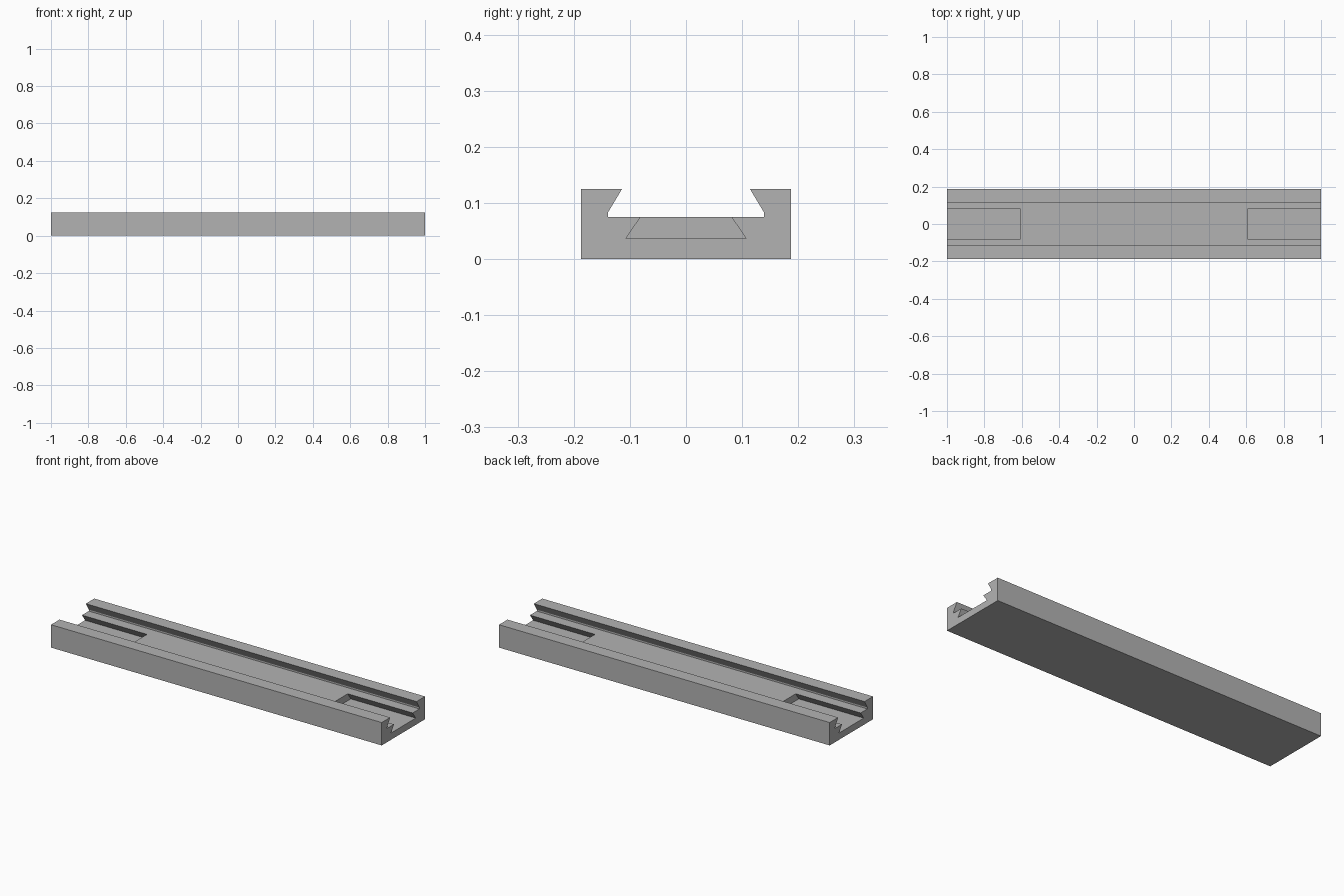
import bpy
import bmesh

cube = bpy.data.objects.get("Cube")
if cube:
    bpy.data.objects.remove(cube, do_unlink=True)

GREY = (0.45, 0.45, 0.45, 1)
grey = bpy.data.materials.new("plain_grey")
grey.use_nodes = True
grey.diffuse_color = GREY
grey.node_tree.nodes["Principled BSDF"].inputs["Base Color"].default_value = GREY


def extrude_profile(name, half, x0, x1):
    """Mirror a half outline (y, z) across y = 0 and extrude it along x."""
    outline = half + [(-y, z) for y, z in reversed(half)]
    bm = bmesh.new()
    face = bm.faces.new([bm.verts.new((x0, y, z)) for y, z in outline])
    ext = bmesh.ops.extrude_face_region(bm, geom=[face])
    verts = [g for g in ext["geom"] if isinstance(g, bmesh.types.BMVert)]
    bmesh.ops.translate(bm, verts=verts, vec=(x1 - x0, 0, 0))
    bmesh.ops.recalc_face_normals(bm, faces=bm.faces[:])
    mesh = bpy.data.meshes.new(name)
    bm.to_mesh(mesh)
    bm.free()
    mesh.materials.append(grey)
    obj = bpy.data.objects.new(name, mesh)
    bpy.context.collection.objects.link(obj)
    return obj


# Long channel with undercut lips
rail = extrude_profile("dovetail_rail", [
    (0.187, 0), (0.187, 0.125), (0.114, 0.125),
    (0.139, 0.083), (0.139, 0.075)], -1, 1)

# Dovetail slots sunk into the floor, open at both ends; walls run on above the floor
slope = (0.107 - 0.081) / (0.075 - 0.037)
top = 0.1
slot = [(0.107, 0.037), (0.107 - slope * (top - 0.037), top)]
cutters = []
for name, x0, x1 in (("right_slot_cutter", -1.1, -0.607), ("left_slot_cutter", 0.607, 1.1)):
    cutter = extrude_profile(name, slot, x0, x1)
    cutter.hide_render = True
    cutters.append(cutter)
    cut = rail.modifiers.new(name, "BOOLEAN")
    cut.operation = "DIFFERENCE"
    cut.solver = "EXACT"
    cut.object = cutter

# Bake the cuts and drop the cutters
bpy.context.view_layer.update()
graph = bpy.context.evaluated_depsgraph_get()
finished = bpy.data.meshes.new_from_object(rail.evaluated_get(graph))
rail.modifiers.clear()
rail.data = finished
for cutter in cutters:
    bpy.data.objects.remove(cutter, do_unlink=True)
